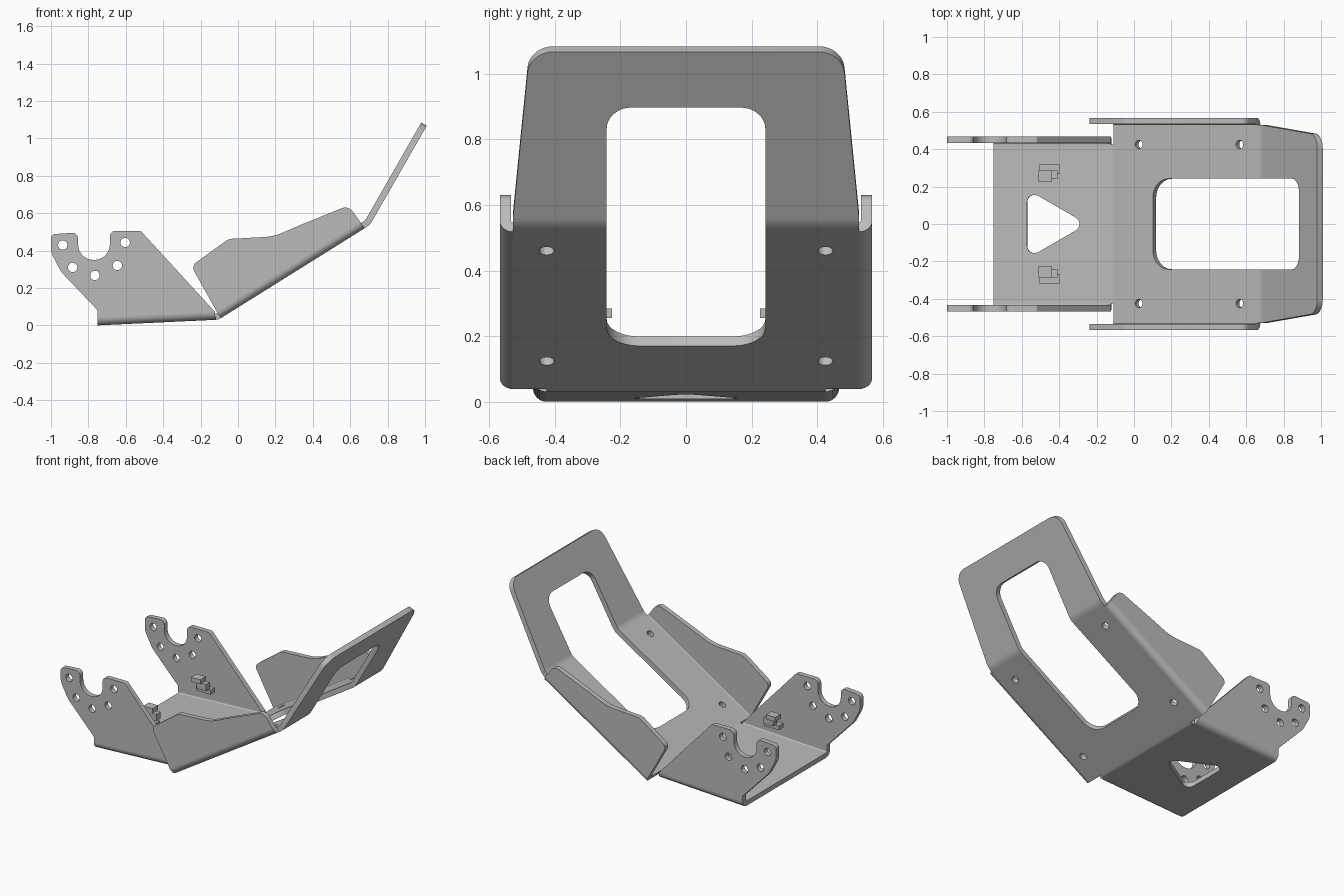
import bpy, bmesh, math
from mathutils import Vector

cube = bpy.data.objects.get("Cube")
if cube:
    bpy.data.objects.remove(cube, do_unlink=True)

steel = bpy.data.materials.new("plain grey steel")
steel.use_nodes = True
GREY = (0.5, 0.5, 0.5, 1)
steel.diffuse_color = GREY
steel.node_tree.nodes["Principled BSDF"].inputs["Base Color"].default_value = GREY

T = 0.034          # sheet thickness
X, Y, Z = Vector((1, 0, 0)), Vector((0, 1, 0)), Vector((0, 0, 1))


def rounded(points, steps=8):
    """Polygon from (x, y[, radius]) corners, with filleted corners."""
    out, n = [], len(points)
    for i, p in enumerate(points):
        c = Vector(p[:2])
        if len(p) < 3:
            out.append(c)
            continue
        a = (Vector(points[i - 1][:2]) - c).normalized()
        b = (Vector(points[(i + 1) % n][:2]) - c).normalized()
        half = a.angle(b) / 2
        mid = c + (a + b).normalized() * p[2] / math.sin(half)
        reach = p[2] / math.tan(half)
        start, end = c + a * reach - mid, c + b * reach - mid
        turn = start.angle_signed(end)
        for k in range(steps + 1):
            t = -turn * k / steps
            out.append(mid + Vector((start.x * math.cos(t) - start.y * math.sin(t),
                                     start.x * math.sin(t) + start.y * math.cos(t))))
    return out


def circle(x, y, r, n=20):
    return [Vector((x + r * math.cos(math.tau * k / n), y + r * math.sin(math.tau * k / n)))
            for k in range(n)]


def band(center, r_in, r_out, a0, a1, steps=8):
    """Arc-shaped strip, used as the section of a fold."""
    angles = [a0 + (a1 - a0) * k / steps for k in range(steps + 1)]
    ring = [(r_out, a) for a in angles] + [(r_in, a) for a in reversed(angles)]
    return [Vector((center[0] + r * math.cos(a), center[1] + r * math.sin(a))) for r, a in ring]


def plate(name, outline, origin, u, v, depth=T, holes=(), sides=(1,)):
    """Extrude a flat outline with holes; sides (1, -1) also builds a mirrored copy."""
    w = u.cross(v)
    for side in sides:
        bm = bmesh.new()
        for loop in [outline, *holes]:
            vs = [bm.verts.new(origin + u * p[0] + v * p[1]) for p in loop]
            for i in range(len(vs)):
                bm.edges.new((vs[i - 1], vs[i]))
        bmesh.ops.triangle_fill(bm, use_beauty=True, edges=bm.edges[:], normal=w)
        res = bmesh.ops.extrude_face_region(bm, geom=bm.faces[:], use_keep_orig=True)
        moved = [g for g in res["geom"] if isinstance(g, bmesh.types.BMVert)]
        bmesh.ops.translate(bm, verts=moved, vec=w * depth)
        for vert in bm.verts:
            vert.co.y *= side
        bmesh.ops.recalc_face_normals(bm, faces=bm.faces[:])
        label = name if len(sides) == 1 else ("left_" if side > 0 else "right_") + name
        mesh = bpy.data.meshes.new(label)
        bm.to_mesh(mesh)
        bm.free()
        mesh.materials.append(steel)
        ob = bpy.data.objects.new(label, mesh)
        bpy.context.collection.objects.link(ob)
        bpy.ops.object.select_all(action="DESELECT")
        ob.select_set(True)
        bpy.context.view_layer.objects.active = ob
        bpy.ops.object.shade_smooth_by_angle(angle=math.radians(35))


def along(angle):
    return Vector((math.cos(angle), 0, math.sin(angle)))


def normal(angle):
    return Vector((-math.sin(angle), 0, math.cos(angle)))


BOTH = (1, -1)
a0, a1, a2 = (math.radians(d) for d in (2.7, 32, 60.2))
len0, len1, len2 = 0.63, 0.915, 0.586
r_neck, r_back = 0.06, 0.1
half0, half1, slot = 0.425, 0.528, 0.242

# Chain of folds along the underside
base_start = Vector((-0.75, 0, 0))
base_end = base_start + along(a0) * len0
neck = base_end + normal(a0) * r_neck
seat_start = neck - normal(a1) * r_neck
seat_end = seat_start + along(a1) * len1
bend = seat_end + normal(a1) * r_back
back_start = bend - normal(a2) * r_back

# Base plate with triangular cutout
plate("base_plate", rounded([(0, -half0), (len0, -half0), (len0, half0), (0, half0)]),
      base_start, along(a0), Y,
      holes=[rounded([(0.18, -0.185, 0.04), (0.5, 0, 0.04), (0.18, 0.185, 0.04)])])
q = math.pi / 2
plate("neck_fold", band((neck.x, neck.z), r_neck - T, r_neck, a0 - q, a1 - q),
      Vector((0, half0, 0)), X, Z, depth=2 * half0)

# Sloping plate, open towards the back fold
plate("sloping_plate",
      rounded([(0, -half1), (len1, -half1), (len1, -slot), (0.248, -slot, 0.1),
               (0.248, slot, 0.1), (len1, slot), (len1, half1), (0, half1)]),
      seat_start, along(a1), Y,
      holes=[circle(u, s * 0.425, 0.023) for u in (0.16, 0.795) for s in BOTH])
plate("back_fold", band((bend.x, bend.z), r_back - T, r_back, a1 - q, a2 - q),
      Vector((0, half1, 0)), X, Z, depth=half1 - slot, sides=BOTH)

# Upper back frame, tapered
plate("back_frame",
      rounded([(0, -half1), (len2, -0.477, 0.08), (len2, 0.477, 0.08), (0, half1),
               (0, slot), (0.39, slot, 0.075), (0.39, -slot, 0.075), (0, -slot)]),
      back_start, along(a2), Y)

# Lengthwise folds joining the plates to their side walls
r0, r1 = 0.042, 0.04
plate("base_side_fold", band((half0, r0), r0 - T, r0, -q, 0),
      base_start, Y, normal(a0), depth=len0, sides=BOTH)
plate("sloping_side_fold", band((half1, r1), r1 - T, r1, -q, 0),
      seat_start, Y, normal(a1), depth=len1 - 0.01, sides=BOTH)

# Hooked mounting walls with round holes
low0 = base_start + normal(a0) * r0
low1 = base_end + normal(a0) * r0
plate("mounting_wall",
      rounded([(low0.x, low0.z), (-0.75, 0.08, 0.02), (-0.945, 0.285, 0.12), (-1, 0.39, 0.1),
               (-1, 0.487, 0.025), (-0.855, 0.497, 0.03), (-0.855, 0.35, 0.083),
               (-0.685, 0.35, 0.083), (-0.685, 0.505, 0.03), (-0.52, 0.505, 0.02),
               (low1.x, low1.z)]),
      Vector((0, half0 + r0, 0)), X, Z, sides=BOTH,
      holes=[circle(x, z, 0.025) for x, z in ((-0.937, 0.43), (-0.884, 0.31), (-0.765, 0.267),
                                              (-0.645, 0.32), (-0.603, 0.443))])

# Curved side guards
g0 = seat_start + normal(a1) * r1
g1 = seat_end - along(a1) * 0.01 + normal(a1) * r1
plate("side_guard",
      rounded([(g0.x, g0.z), (-0.25, 0.318, 0.035), (-0.05, 0.462, 0.06), (0.19, 0.475, 0.3),
               (0.33, 0.535, 0.3), (0.59, 0.641, 0.05), (g1.x, g1.z)]),
      Vector((0, half1 + r1, 0)), X, Z, sides=BOTH)

# Small stepped clips between the mounting walls
for label, x0, x1, y0, y1, z0, z1 in (("upper", -0.51, -0.44, 0.225, 0.285, 0.255, 0.285),
                                      ("middle", -0.48, -0.41, 0.243, 0.285, 0.21, 0.255),
                                      ("lower", -0.505, -0.395, 0.27, 0.318, 0.18, 0.21)):
    plate(label + "_clip_step", rounded([(x0, y0), (x1, y0), (x1, y1), (x0, y1)]),
          Vector((0, 0, z0)), X, Y, depth=z1 - z0, sides=BOTH)
